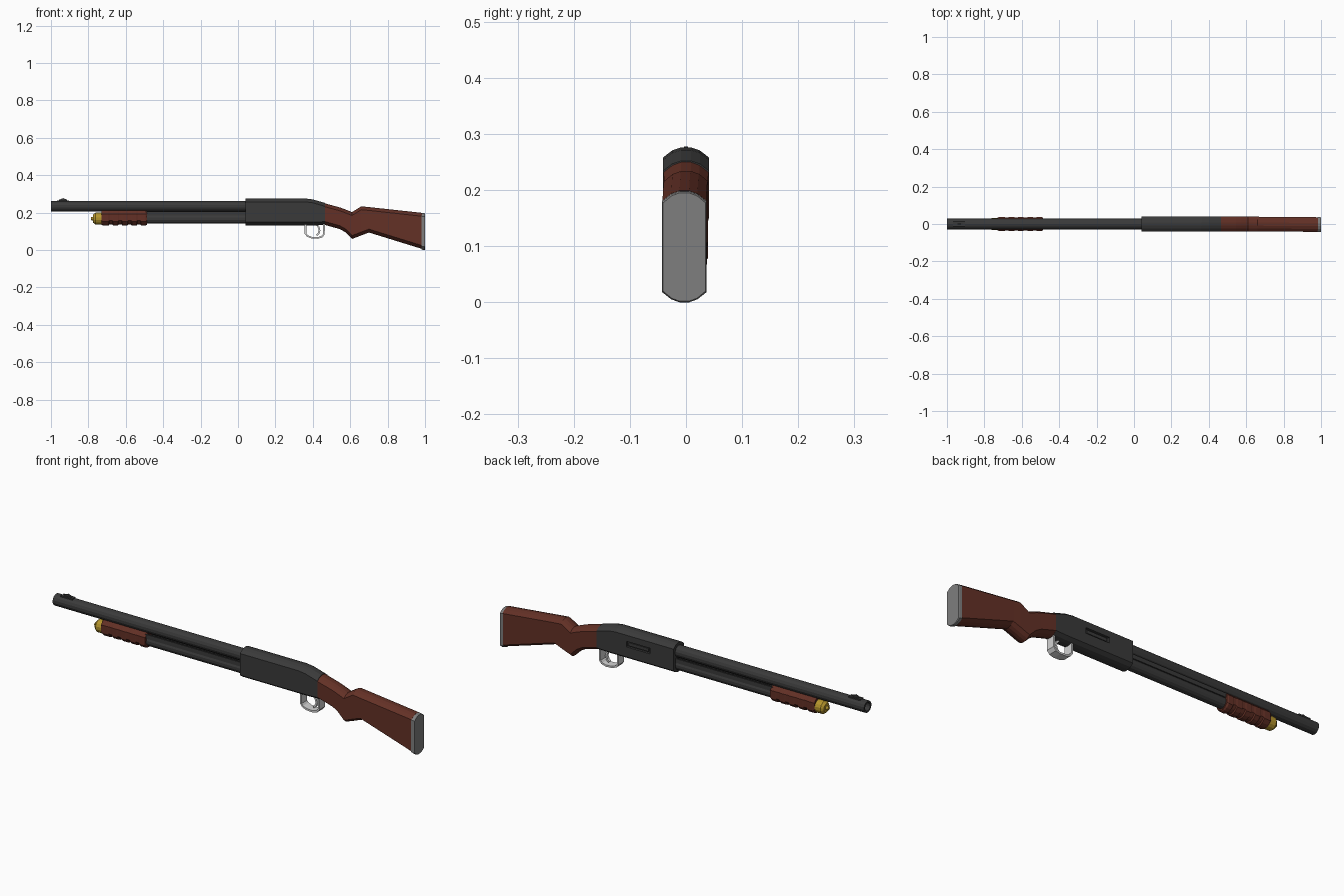
import bpy, bmesh, math
from mathutils import Vector

if "Cube" in bpy.data.objects:
    bpy.data.objects.remove(bpy.data.objects["Cube"])


def material(name, rgb):
    m = bpy.data.materials.new(name)
    m.diffuse_color = (*rgb, 1)
    m.use_nodes = True
    m.node_tree.nodes["Principled BSDF"].inputs["Base Color"].default_value = m.diffuse_color
    return m


STEEL = material("dark steel", (0.042, 0.042, 0.042))
WOOD = material("red brown wood", (0.125, 0.030, 0.019))
BRASS = material("brass", (0.46, 0.30, 0.025))
SILVER = material("light metal", (0.66, 0.66, 0.66))
GREY = material("grey rubber", (0.21, 0.21, 0.21))


def finish(bm, name, mat):
    bmesh.ops.recalc_face_normals(bm, faces=bm.faces)
    me = bpy.data.meshes.new(name)
    bm.to_mesh(me)
    bm.free()
    me.materials.append(mat)
    ob = bpy.data.objects.new(name, me)
    bpy.context.collection.objects.link(ob)
    return ob


def skin(name, rings, mat, closed=False):
    """Bridge equal rings of points; cap the ends unless closed."""
    bm = bmesh.new()
    vs = [[bm.verts.new(p) for p in r] for r in rings]
    n = len(vs[0])
    pairs = list(zip(vs, vs[1:])) + ([(vs[-1], vs[0])] if closed else [])
    for a, b in pairs:
        for i in range(n):
            j = (i + 1) % n
            bm.faces.new((a[i], a[j], b[j], b[i]))
    if not closed:
        bm.faces.new(vs[0])
        bm.faces.new(vs[-1])
    return finish(bm, name, mat)


def body(name, stations, mat, drop=0.018):
    """Arched-top and arched-bottom section along x: (x, bottom, top, half width, y shift)."""
    rings = []
    for x, lo, hi, w, dy in stations:
        right = [(0.22, 0), (0.6, 0.3 * drop), (1, drop)]
        half = [(k * w, hi - d) for k, d in right] + [(k * w, lo + d) for k, d in right[::-1]]
        loop = half + [(-y, z) for y, z in half[::-1]]
        rings.append([(x, y + dy, z) for y, z in loop])
    return skin(name, rings, mat)


def lathe(name, profile, z, mat, sides=14):
    """Turn (x, radius) points around an x-axis at height z."""
    rings = []
    for x, r in profile:
        rings.append([(x, r * math.cos(2 * math.pi * (i + .5) / sides),
                       z + r * math.sin(2 * math.pi * (i + .5) / sides)) for i in range(sides)])
    return skin(name, rings, mat)


def ribbon(name, path, thick, half, mat):
    """Flat strip following an x-z path."""
    pts = [Vector(p) for p in path]
    rings = []
    for i, p in enumerate(pts):
        t = (pts[min(i + 1, len(pts) - 1)] - pts[max(i - 1, 0)]).normalized()
        n = Vector((-t.y, t.x)) * thick / 2
        a, b = p + n, p - n
        rings.append([(a.x, -half, a.y), (a.x, half, a.y), (b.x, half, b.y), (b.x, -half, b.y)])
    return skin(name, rings, mat)


def box(name, x0, x1, y0, y1, z0, z1, mat):
    return skin(name, [[(x, y0, z0), (x, y1, z0), (x, y1, z1), (x, y0, z1)] for x in (x0, x1)], mat)


# barrel with bore, and magazine tube below
lathe("barrel", [(-0.95, 0.019), (-1, 0.020), (-1, 0.029), (0.06, 0.029)], 0.234, STEEL)
lathe("magazine_tube", [(-0.74, 0.0265), (0.06, 0.0265)], 0.168, STEEL)
lathe("magazine_cap", [(-0.786, 0.008), (-0.775, 0.010), (-0.774, 0.022), (-0.762, 0.032),
                       (-0.725, 0.032)], 0.168, BRASS)

# slide bars between fore-end and receiver
for side, s in (("left", -1), ("right", 1)):
    box("slide_bar_" + side, -0.5, 0.05, s * 0.022 - 0.004, s * 0.022 + 0.004, 0.185, 0.206, STEEL)

# front sight
box("sight_base", -0.967, -0.903, -0.013, 0.013, 0.256, 0.266, STEEL)
ribbon("sight_blade", [(-0.955, 0.264), (-0.935, 0.272), (-0.915, 0.264)], 0.011, 0.004, STEEL)

# fore-end with finger grooves on the underside
stations = [(-0.73, 0.136, 0.214, 0.034, 0), (-0.722, 0.131, 0.216, 0.037, 0)]
for i in range(4):
    x = -0.68 + i * 0.05
    for dx, lo in ((-0.012, 0.131), (-0.008, 0.137), (0.008, 0.137), (0.012, 0.131)):
        stations.append((x + dx, lo, 0.216, 0.037 if lo < 0.135 else 0.0355, 0))
stations += [(-0.495, 0.131, 0.216, 0.037, 0), (-0.487, 0.136, 0.214, 0.034, 0)]
body("fore_end", stations, WOOD, 0.022)

# receiver with side port cut in the +y face
receiver = body("receiver", [(0.04, 0.132, 0.276, 0.041, 0), (0.36, 0.132, 0.276, 0.041, 0),
                             (0.40, 0.132, 0.271, 0.041, 0), (0.465, 0.134, 0.252, 0.041, 0)], STEEL)
cutter = box("port_cutter", 0.17, 0.30, 0.030, 0.06, 0.200, 0.228, STEEL)
cutter.hide_render = True
mod = receiver.modifiers.new("port", 'BOOLEAN')
mod.operation = 'DIFFERENCE'
mod.object = cutter
mod.solver = 'EXACT'
bpy.context.view_layer.objects.active = receiver
bpy.ops.object.modifier_apply(modifier=mod.name)
bpy.data.objects.remove(cutter)
box("bolt", 0.18, 0.29, 0.02, 0.036, 0.206, 0.222, STEEL)

# stock and butt pad
body("stock", [(0.46, 0.136, 0.251, 0.040, 0), (0.545, 0.112, 0.228, 0.039, 0),
               (0.575, 0.095, 0.217, 0.039, 0), (0.61, 0.060, 0.203, 0.039, 0),
               (0.635, 0.069, 0.219, 0.039, 0), (0.66, 0.079, 0.234, 0.039, 0),
               (0.70, 0.094, 0.230, 0.039, -0.001), (0.985, 0.006, 0.199, 0.039, -0.003)], WOOD)
body("butt_pad", [(0.982, 0.003, 0.199, 0.0395, -0.003), (0.996, 0.000, 0.197, 0.0395, -0.003),
                  (1.0, 0.002, 0.195, 0.038, -0.003)], GREY)

# trigger guard and trigger
ribbon("trigger_guard", [(0.361, 0.14), (0.361, 0.088), (0.370, 0.076), (0.392, 0.067), (0.425, 0.065),
                         (0.448, 0.071), (0.459, 0.084), (0.460, 0.14)], 0.009, 0.022, SILVER)
ribbon("trigger", [(0.418, 0.14), (0.432, 0.122), (0.436, 0.105), (0.430, 0.088), (0.420, 0.079)],
       0.009, 0.007, SILVER)
